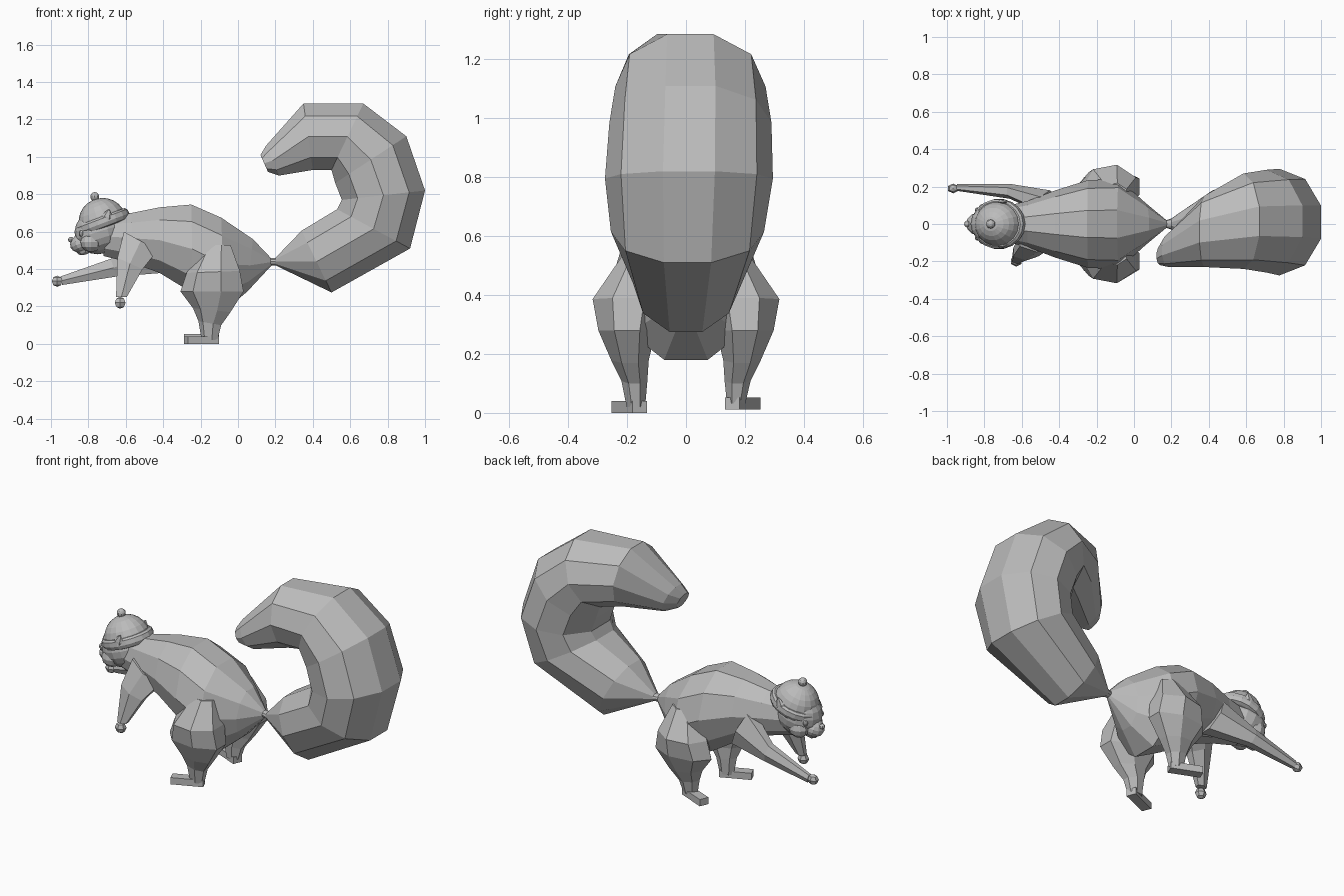
import bpy, bmesh, math
from mathutils import Vector, Matrix

grey = bpy.data.materials.new("light grey")
grey.diffuse_color = (0.5, 0.5, 0.5, 1)


def finish(name, bm):
    bmesh.ops.recalc_face_normals(bm, faces=bm.faces)
    me = bpy.data.meshes.new(name)
    bm.to_mesh(me)
    bm.free()
    me.materials.append(grey)
    ob = bpy.data.objects.new(name, me)
    bpy.context.collection.objects.link(ob)
    return ob


def loft(name, sections, n=10):
    """Each section: xz point, opposite xz point, half width in y, y centre."""
    bm = bmesh.new()
    rings = []
    for (ax, az), (bx, bz), w, y in sections:
        a, b = Vector((ax, y, az)), Vector((bx, y, bz))
        u = (a - b) / 2 / math.cos(math.pi / n)
        ring = []
        for k in range(n):
            t = (k + 0.5) * math.tau / n
            ring.append(bm.verts.new((a + b) / 2 + u * math.cos(t) + Vector((0, w * math.sin(t), 0))))
        rings.append(ring)
    for r, s in zip(rings, rings[1:]):
        for k in range(n):
            bm.faces.new((r[k], r[(k + 1) % n], s[(k + 1) % n], s[k]))
    bm.faces.new(rings[0])
    bm.faces.new(rings[-1])
    return finish(name, bm)


def ball(name, loc, size, tilt=0, seg=12, rows=8):
    bm = bmesh.new()
    m = Matrix.Translation(loc) @ Matrix.Rotation(tilt, 4, 'Y') @ Matrix.Diagonal((*size, 1))
    bmesh.ops.create_uvsphere(bm, u_segments=seg, v_segments=rows, radius=1, matrix=m)
    return finish(name, bm)


def lathe(name, profile, loc, tilt, n=16, squash=1.0):
    """Spin an (r, z) profile about a tilted axis."""
    bm = bmesh.new()
    m = Matrix.Translation(loc) @ Matrix.Rotation(tilt, 4, 'Y')
    rings = [[bm.verts.new(m @ Vector((r * math.cos(k * math.tau / n),
                                       squash * r * math.sin(k * math.tau / n), z)))
              for k in range(n)] for r, z in profile]
    for r, s in zip(rings, rings[1:]):
        for k in range(n):
            bm.faces.new((r[k], r[(k + 1) % n], s[(k + 1) % n], s[k]))
    bm.faces.new(rings[0])
    bm.faces.new(rings[-1])
    return finish(name, bm)


# Body, from tail root to neck
loft("body", [
    ((0.18, 0.455), (0.18, 0.42), 0.015, 0),
    ((0.08, 0.56), (0.05, 0.28), 0.11, 0),
    ((-0.09, 0.675), (-0.07, 0.18), 0.24, 0),
    ((-0.25, 0.745), (-0.24, 0.27), 0.235, 0),
    ((-0.42, 0.73), (-0.42, 0.38), 0.18, 0),
    ((-0.57, 0.70), (-0.56, 0.43), 0.125, 0),
    ((-0.69, 0.68), (-0.72, 0.47), 0.09, 0)])

# Big curled tail, outer point first
loft("tail", [
    ((0.17, 0.42), (0.17, 0.46), 0.02, 0),
    ((0.20, 0.42), (0.20, 0.46), 0.03, 0),
    ((0.50, 0.275), (0.34, 0.605), 0.18, 0),
    ((0.92, 0.51), (0.53, 0.72), 0.26, 0.005),
    ((1.00, 0.82), (0.555, 0.77), 0.285, 0.01),
    ((0.90, 1.11), (0.52, 0.86), 0.275, 0.015),
    ((0.67, 1.285), (0.50, 0.93), 0.255, 0.015),
    ((0.35, 1.285), (0.40, 0.93), 0.19, -0.04),
    ((0.15, 1.06), (0.22, 0.90), 0.09, -0.14),
    ((0.12, 1.01), (0.16, 0.92), 0.05, -0.17)])

# Arms: one hanging, one reaching forward, each with a small paw
loft("near_arm", [
    ((-0.43, 0.50), (-0.61, 0.60), 0.06, -0.09),
    ((-0.51, 0.40), (-0.645, 0.46), 0.045, -0.15),
    ((-0.595, 0.25), (-0.652, 0.25), 0.024, -0.19)], 6)
ball("near_paw", (-0.63, -0.20, 0.22), (0.033, 0.028, 0.032), 0, 6, 4)
loft("far_arm", [
    ((-0.50, 0.58), (-0.40, 0.38), 0.07, 0.11),
    ((-0.68, 0.455), (-0.65, 0.36), 0.04, 0.175),
    ((-0.95, 0.36), (-0.94, 0.315), 0.018, 0.195)], 6)
ball("far_paw", (-0.967, 0.19, 0.335), (0.033, 0.026, 0.03), 0, 6, 4)

# Hind legs and splayed feet
for side, lift, label in ((-1, 0.0, "near"), (1, 0.012, "far")):
    loft(label + "_hind_leg", [
        ((-0.04, 0.53), (-0.17, 0.53), 0.06, side * 0.16),
        ((0.01, 0.39), (-0.26, 0.38), 0.125, side * 0.195),
        ((0.03, 0.28), (-0.29, 0.28), 0.10, side * 0.20),
        ((-0.04, 0.17), (-0.23, 0.19), 0.065, side * 0.19),
        ((-0.09, 0.10), (-0.205, 0.12), 0.045, side * 0.175),
        ((-0.11, 0.02 + lift), (-0.19, 0.02 + lift), 0.032, side * 0.17)], 7)
    bm = bmesh.new()
    m = (Matrix.Translation((-0.195, side * 0.192, 0.02 + lift))
         @ Matrix.Rotation(-side * 0.4, 4, 'Z') @ Matrix.Diagonal((0.18, 0.055, 0.04, 1)))
    bmesh.ops.create_cube(bm, size=1, matrix=m)
    finish(label + "_foot", bm)

# Head, muzzle, nose, cheeks, eyes
ball("head", (-0.745, 0, 0.60), (0.13, 0.118, 0.12), -0.3, 16, 10)
ball("muzzle", (-0.835, 0, 0.54), (0.065, 0.06, 0.05), -0.4)
ball("chin", (-0.82, 0, 0.505), (0.045, 0.04, 0.028), -0.4, 8, 6)
ball("nose", (-0.893, 0, 0.557), (0.016, 0.018, 0.015), 0, 8, 6)
for side, label in ((-1, "near"), (1, "far")):
    ball(label + "_cheek", (-0.785, side * 0.06, 0.545), (0.06, 0.055, 0.055), 0, 10, 6)
    ball(label + "_eye", (-0.835, side * 0.075, 0.59), (0.016, 0.014, 0.018), 0, 8, 6)
    # Ears stick out through the hat side
    lathe(label + "_ear", [(0.026, -0.03), (0.028, 0.0), (0.016, 0.025), (0.004, 0.04)],
          (-0.70, side * 0.118, 0.68), 0.3, 6, 0.5)

# Knitted hat: rolled band, dome and bobble, tipped forward
TILT = -0.36
lathe("hat_band", [(0.12, -0.035), (0.14, -0.03), (0.15, -0.01), (0.147, 0.015),
                   (0.135, 0.025), (0.12, 0.025)], (-0.725, 0, 0.655), TILT, 18, 0.9)
lathe("hat_dome", [(0.128 * math.cos(a), 0.125 * math.sin(a))
                   for a in (0, 0.25, 0.5, 0.75, 1.0, 1.25, 1.5)],
      (-0.725, 0, 0.655), TILT, 18, 0.94)
ball("hat_bobble", (-0.766, 0, 0.787), (0.025, 0.025, 0.025), 0, 10, 7)
